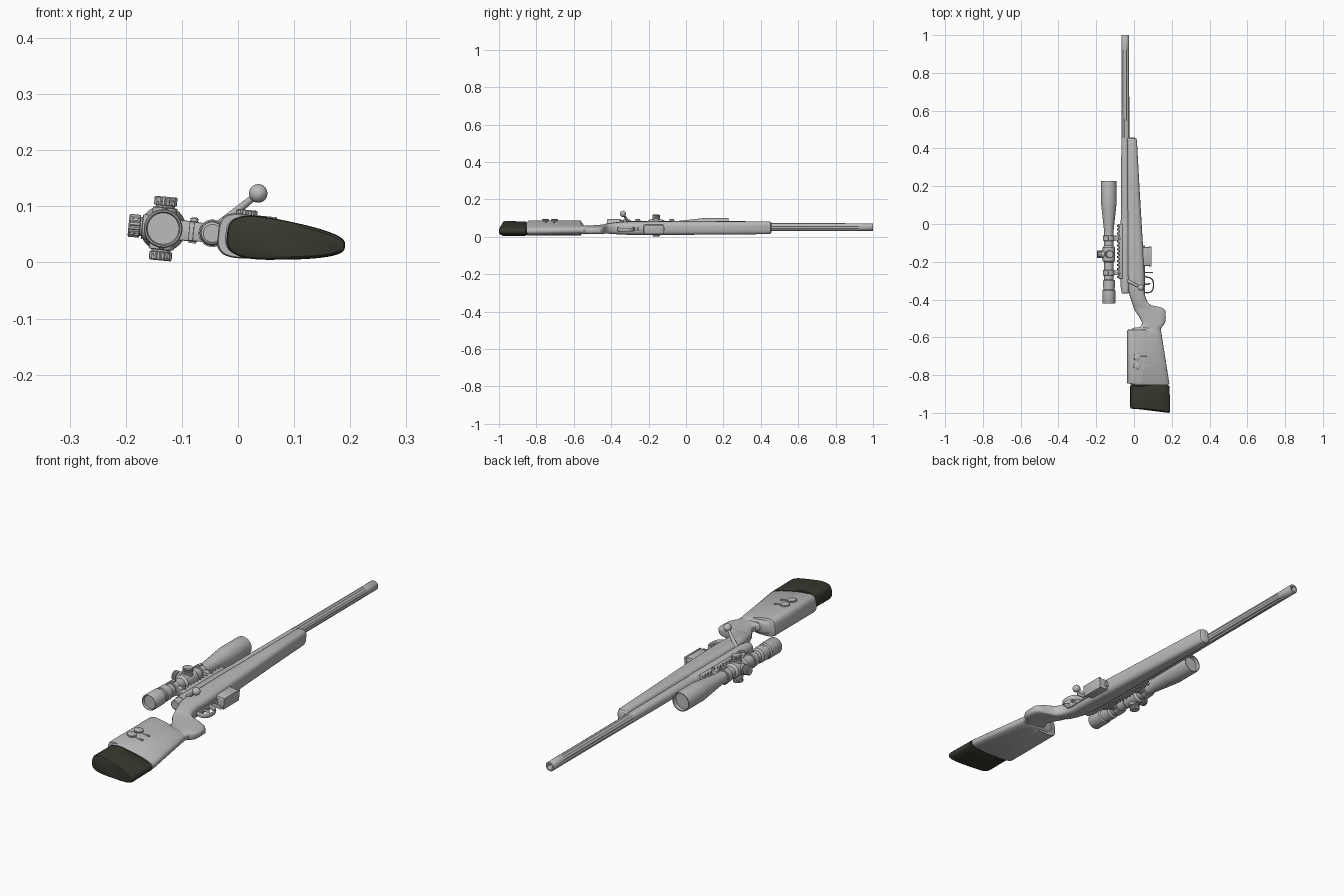
import bpy, bmesh, math
from mathutils import Vector, Matrix

if "Cube" in bpy.data.objects:
    bpy.data.objects.remove(bpy.data.objects["Cube"])

# The rifle lies on its side: muzzle +y, scope side -x, slightly rolled about y
PLACE = Matrix.Translation((0, 0, 0.0475)) @ Matrix.Rotation(math.radians(5.5), 4, 'Y')


def material(name, rgb):
    m = bpy.data.materials.new(name)
    m.diffuse_color = (*rgb, 1)
    m.use_nodes = True
    m.node_tree.nodes["Principled BSDF"].inputs["Base Color"].default_value = m.diffuse_color
    return m


GREY = material("light_grey", (0.5, 0.5, 0.5))
DARK = material("dark_olive_rubber", (0.04, 0.04, 0.029))


def finish(name, bm, mat):
    bmesh.ops.recalc_face_normals(bm, faces=bm.faces)
    me = bpy.data.meshes.new(name)
    bm.to_mesh(me)
    bm.free()
    me.transform(PLACE)
    me.materials.append(mat)
    ob = bpy.data.objects.new(name, me)
    bpy.context.collection.objects.link(ob)
    return ob


def loft(name, rings, mat=GREY):
    bm = bmesh.new()
    vs = [[bm.verts.new(p) for p in ring] for ring in rings]
    n = len(vs[0])
    for a, b in zip(vs, vs[1:]):
        for i in range(n):
            j = (i + 1) % n
            bm.faces.new((a[i], a[j], b[j], b[i]))
    bm.faces.new(vs[0])
    bm.faces.new(vs[-1])
    return finish(name, bm, mat)


def section(y, x0, x1, h, taper=0.0, power=3.0, n=40, skew=None):
    """Superellipse across the stock, thinner towards +x when tapered."""
    ring = []
    for i in range(n):
        a = 2 * math.pi * i / n
        c, s = math.cos(a), math.sin(a)
        t = math.copysign(abs(c) ** (2 / power), c)
        w = math.copysign(abs(s) ** (2 / power), s)
        yy = y + (skew(t) if skew else 0)
        ring.append(((x0 + x1) / 2 + t * (x1 - x0) / 2, yy, w * h * (1 - taper * t)))
    return ring


def lathe(name, origin, axis, profile, flutes=0, segs=48, mat=GREY):
    """Profile of (distance, radius[, flute depth]) turned about an axis."""
    q = Vector(axis).to_track_quat('Z', 'Y')
    rings = []
    for d, r, *dep in profile:
        depth = dep[0] if dep else 0
        ring = []
        for i in range(segs):
            a = 2 * math.pi * i / segs
            rr = r - depth * max(0, math.cos(flutes * a))
            ring.append(Vector(origin) + q @ Vector((rr * math.cos(a), rr * math.sin(a), d)))
        rings.append(ring)
    return loft(name, rings, mat)


def box(name, lo, hi, bevel=0.002, mat=GREY):
    bm = bmesh.new()
    bmesh.ops.create_cube(bm, size=1)
    for v in bm.verts:
        v.co = Vector([(a + b) / 2 + c * (b - a) for a, b, c in zip(lo, hi, v.co)])
    if bevel:
        bmesh.ops.bevel(bm, geom=bm.edges[:], offset=bevel, segments=2, affect='EDGES', profile=0.5)
    return finish(name, bm, mat)


def strap(name, path, thick, wide, n=12):
    """Rounded strap swept along a path in the xy plane."""
    pts = [Vector((x, y, 0)) for x, y in path]
    rings = []
    for i, p in enumerate(pts):
        t = (pts[min(i + 1, len(pts) - 1)] - pts[max(i - 1, 0)]).normalized()
        side = Vector((-t.y, t.x, 0))
        rings.append([p + side * thick * math.cos(k * 2 * math.pi / n)
                      + Vector((0, 0, wide * math.sin(k * 2 * math.pi / n))) for k in range(n)])
    return loft(name, rings)


# Stock: forend, wrist, pistol grip and neck
STOCK = [(.457, -.033, .004, .024), (.452, -.036, .011, .031), (.44, -.037, .015, .034),
         (.2, -.037, .028, .035), (0, -.037, .04, .036), (-.13, -.037, .048, .037),
         (-.25, -.036, .054, .036), (-.31, -.034, .055, .035), (-.35, -.031, .053, .033),
         (-.39, -.019, .061, .03), (-.415, -.011, .072, .027), (-.43, -.006, .09, .025),
         (-.439, -.003, .135, .023), (-.447, .0, .156, .022), (-.46, .006, .167, .022),
         (-.495, .03, .169, .021), (-.52, .042, .166, .021), (-.535, .041, .158, .021),
         (-.546, .03, .146, .021), (-.57, .01, .142, .021)]
loft("stock", [section(*s, power=3.2) for s in STOCK])

# Buttstock, cheek piece and recoil pad
BUTT = [(-.548, .005, .138, .018), (-.555, -.012, .142, .025), (-.565, -.022, .144, .03),
        (-.585, -.025, .147, .033), (-.845, -.022, .188, .034), (-.85, -.019, .186, .031)]
loft("buttstock", [section(*s, taper=.33) for s in BUTT])
CHEEK = [(-.558, -.028, .07, .031), (-.562, -.034, .082, .037), (-.57, -.036, .086, .0385),
         (-.838, -.036, .09, .0385), (-.845, -.034, .087, .0365)]
loft("cheek_piece", [section(*s, taper=.12, power=3.4) for s in CHEEK])
loft("pad_spacer", [section(y, -.012, .178, .029, .33) for y in (-.84, -.865)], DARK)


def pad_curve(t):
    return -.011 * t + .005 * (1 - t * t)


PAD = [(-.856, -.018, .186, .032), (-.859, -.02, .19, .034), (-.895, -.02, .19, .034)]
END = [(-.978, -.02, .192, .0345), (-.986, -.018, .19, .033), (-.989, -.012, .184, .029)]
loft("recoil_pad", [section(*s, taper=.35) for s in PAD]
     + [section(*s, taper=.35, skew=pad_curve) for s in END], DARK)

# Cheek adjustment knobs and their slots
for i, y in enumerate((-.704, -.751)):
    lathe(f"cheek_knob_{i}", (.012, y, .034), (0, 0, 1),
          [(0, .009), (.005, .009), (.005, .019, .002), (.012, .019, .002), (.0135, .016)], flutes=12)
    box(f"cheek_slot_{i}", (.02, y - .004, .034), (.066, y + .004, .0395), .001)

# Fluted barrel with a bored muzzle
lathe("barrel", (-.046, 0, 0), (0, 1, 0),
      [(-.02, .0225), (.1, .0225), (.44, .0215), (.46, .0213, .004), (.915, .0205, .004), (.935, .0205),
       (.997, .0205), (1.0, .0185), (1.0, .012), (.992, .009), (.95, .009)], flutes=6)

# Receiver and bolt shroud
lathe("receiver", (-.046, 0, 0), (0, 1, 0),
      [(-.335, .02), (-.335, .0245), (.02, .0245), (.03, .0225)])
lathe("bolt_shroud", (-.046, 0, 0), (0, 1, 0),
      [(-.368, .016), (-.365, .02), (-.345, .0225), (-.32, .0225)])

# Bolt handle with a ball knob
a, b = Vector((-.036, -.3, .014)), Vector((.0286, -.337, .0786))
L = (b - a).length
lathe("bolt_handle", a, b - a, [(0, .009), (L * .4, .0075), (L * .85, .006), (L, .006)], segs=20)
lathe("bolt_knob", b, b - a,
      [(.0165 * math.sin(math.radians(d)), .0165 * math.cos(math.radians(d)) + .0001)
       for d in range(-90, 91, 15)], segs=24)

# Magazine, release lever, trigger and guard
box("magazine", (.03, -.222, -.023), (.088, -.122, .023), .004)
box("magazine_floor", (.082, -.226, -.025), (.091, -.118, .025), .002)
box("release_lever", (.04, -.259, -.008), (.1, -.255, .008), .001)
box("trigger_plate", (.045, -.4, -.011), (.058, -.115, .011), .002)
GUARD = [(.05, -.272), (.066, -.281), (.085, -.284), (.097, -.293), (.103, -.308), (.104, -.33),
         (.1, -.348), (.09, -.36), (.075, -.364), (.058, -.362), (.05, -.36)]
strap("trigger_guard", GUARD, .0035, .01)
strap("trigger", [(.045, -.312), (.06, -.318), (.074, -.32), (.086, -.313)], .004, .005)

# Scope rail with cross slots
box("rail_base", (-.08, -.29, -.017), (-.062, .0, .017), .002)
for i in range(14):
    y = -.285 + i * .0208
    box(f"rail_tooth_{i}", (-.088, y, -.017), (-.076, y + .011, .017), .0015)

# Scope body with recessed lenses
SX = -.134
lathe("scope_body", (SX, 0, 0), (0, 1, 0),
      [(-.412, .028), (-.422, .03), (-.422, .0325), (-.418, .0345), (-.352, .0345), (-.347, .029),
       (-.337, .029), (-.335, .032), (-.3, .032), (-.294, .0245), (-.205, .0245), (-.195, .033),
       (-.125, .033), (-.115, .0245), (-.045, .0245), (.0, .029), (.08, .038), (.1, .04), (.11, .041),
       (.222, .041), (.227, .04), (.227, .036), (.21, .035)])

# Scope turrets: windage, focus and elevation
for name, axis, length in (("windage", (0, 0, 1), .057), ("focus", (0, 0, -1), .057),
                           ("elevation", (-1, 0, 0), .062)):
    lathe(name + "_turret", (SX, -.16, 0), axis,
          [(0, .022), (.037, .022), (.038, .017), (.041, .017), (.042, .0205, .0015),
           (length - .002, .0205, .0015), (length, .018)], flutes=16, segs=64)

# Scope rings, mounts and clamp screws
for i, y in enumerate((-.075, -.258)):
    lathe(f"scope_ring_{i}", (SX, y, 0), (0, 1, 0),
          [(-.014, .0255), (-.014, .029), (-.012, .031), (.012, .031), (.014, .029), (.014, .0255)])
    box(f"ring_mount_{i}", (-.112, y - .013, -.018), (-.07, y + .013, .018), .003)
    for s in (-1, 1):
        box(f"ring_ear_{i}_{s}", (SX - .006, y - .012, s * .031 - .005),
            (SX + .006, y + .012, s * .031 + .005), .002)
    lathe(f"clamp_screw_{i}", (-.08, y, -.021), (0, 0, 1),
          [(0, .007), (.044, .007), (.046, .005)], segs=20)

# Smooth shading with sharp edges kept
for ob in bpy.data.objects:
    ob.select_set(True)
    bpy.context.view_layer.objects.active = ob
bpy.ops.object.shade_smooth_by_angle(angle=math.radians(35))
